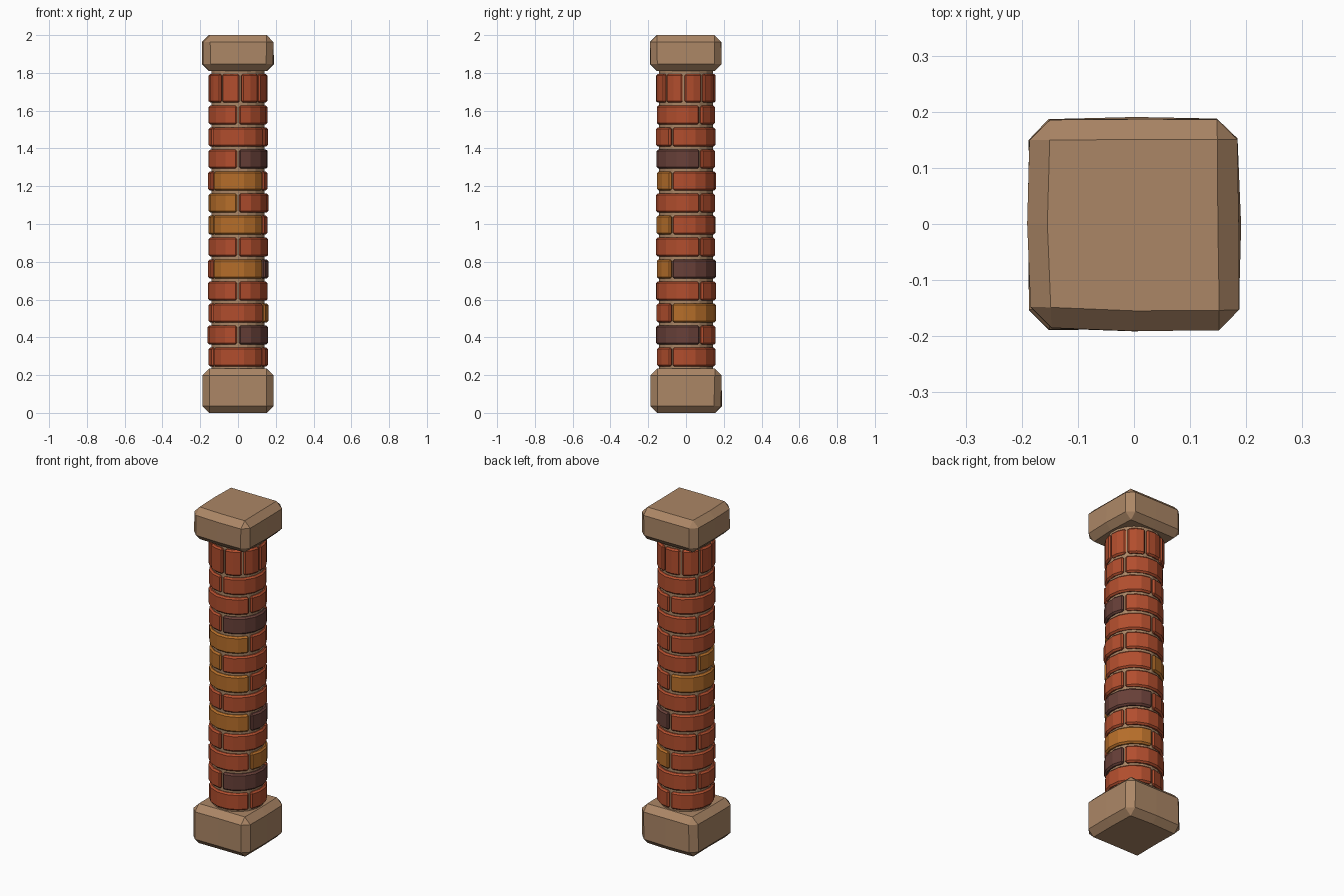
import bpy, bmesh, math, random
from mathutils import Vector

random.seed(4)
if "Cube" in bpy.data.objects:
    bpy.data.objects.remove(bpy.data.objects["Cube"])


def make_material(name, rgb):
    mat = bpy.data.materials.new(name)
    mat.use_nodes = True
    mat.diffuse_color = (*rgb, 1)
    mat.node_tree.nodes["Principled BSDF"].inputs["Base Color"].default_value = (*rgb, 1)
    return mat


stone = make_material("tan stone", (0.41, 0.24, 0.132))
red = make_material("red brick", (0.445, 0.076, 0.027))
orange = make_material("orange brick", (0.468, 0.156, 0.023))
dark = make_material("dark brick", (0.138, 0.051, 0.04))


def finish(bm, name, mat):
    bmesh.ops.recalc_face_normals(bm, faces=bm.faces[:])
    mesh = bpy.data.meshes.new(name)
    bm.to_mesh(mesh)
    bm.free()
    mesh.materials.append(mat)
    obj = bpy.data.objects.new(name, mesh)
    bpy.context.collection.objects.link(obj)
    return obj


def add_bevel(obj, width):
    mod = obj.modifiers.new("worn edges", 'BEVEL')
    mod.width = width
    mod.segments = 1
    mod.limit_method = 'ANGLE'
    mod.angle_limit = math.radians(40)


def curved_brick(name, start, end, z0, z1, segments, mat):
    """Wedge of a ring; angles in degrees, zero at the front, growing towards +x."""
    inner, outer, gap = 0.12, 0.158 + random.uniform(-0.002, 0.003), 2.0
    bm = bmesh.new()
    rings = []
    for i in range(segments + 1):
        a = math.radians(start + gap + (end - start - 2 * gap) * i / segments)
        rings.append([bm.verts.new((r * math.sin(a), -r * math.cos(a), z))
                      for r, z in ((inner, z0), (outer, z0), (outer, z1), (inner, z1))])
    for a, b in zip(rings, rings[1:]):
        for k in range(4):
            bm.faces.new((a[k], a[(k + 1) % 4], b[(k + 1) % 4], b[k]))
    bm.faces.new(rings[0])
    bm.faces.new(rings[-1])
    add_bevel(finish(bm, name, mat), 0.009)


def stone_block(name, z0, z1):
    """Chamfered block with slightly bulging, uneven sides."""
    bm = bmesh.new()
    bmesh.ops.create_cube(bm, size=1)
    # One middle cut in each horizontal direction
    for axis in (Vector((1, 0, 0)), Vector((0, 1, 0))):
        bmesh.ops.bisect_plane(bm, geom=bm.verts[:] + bm.edges[:] + bm.faces[:],
                               plane_co=(0, 0, 0), plane_no=axis)
    for v in bm.verts:
        middle = abs(v.co.x) < 0.1 or abs(v.co.y) < 0.1
        half = 0.189 if middle else 0.186
        v.co.x = v.co.x * 2 * half + random.uniform(-0.004, 0.004)
        v.co.y = v.co.y * 2 * half + random.uniform(-0.004, 0.004)
        v.co.z = z0 if v.co.z < 0 else z1
    add_bevel(finish(bm, name, stone), 0.036)


# Stone base, cap and mortar core
stone_block("stone_base", 0, 0.235)
stone_block("stone_cap", 1.81, 2.0)
core = bmesh.new()
bmesh.ops.create_cone(core, cap_ends=True, segments=18, radius1=0.143, radius2=0.143, depth=1.7)
bmesh.ops.translate(core, verts=core.verts[:], vec=(0, 0, 1.0))
finish(core, "mortar_core", stone)

# Running courses: three bricks each, every other course turned by half a brick
odd_colours = {(2, 1): orange, (4, 0): orange, (4, 1): dark, (6, 0): orange,
               (6, 2): orange, (8, 0): orange, (1, 0): dark, (7, 2): orange, (9, 0): dark}
for course in range(12):
    z = 0.245 + course * 0.1165
    turn = -60 if course % 2 == 0 else 0
    for k in range(3):
        start = turn + 120 * k
        curved_brick(f"brick_{course + 1}_{k + 1}", start, start + 120, z, z + 0.101, 5,
                     odd_colours.get((course, k), red))

# Upright bricks under the cap
for k in range(9):
    curved_brick(f"upright_brick_{k + 1}", 5 + 40 * k, 45 + 40 * k, 1.642, 1.795, 2, red)
